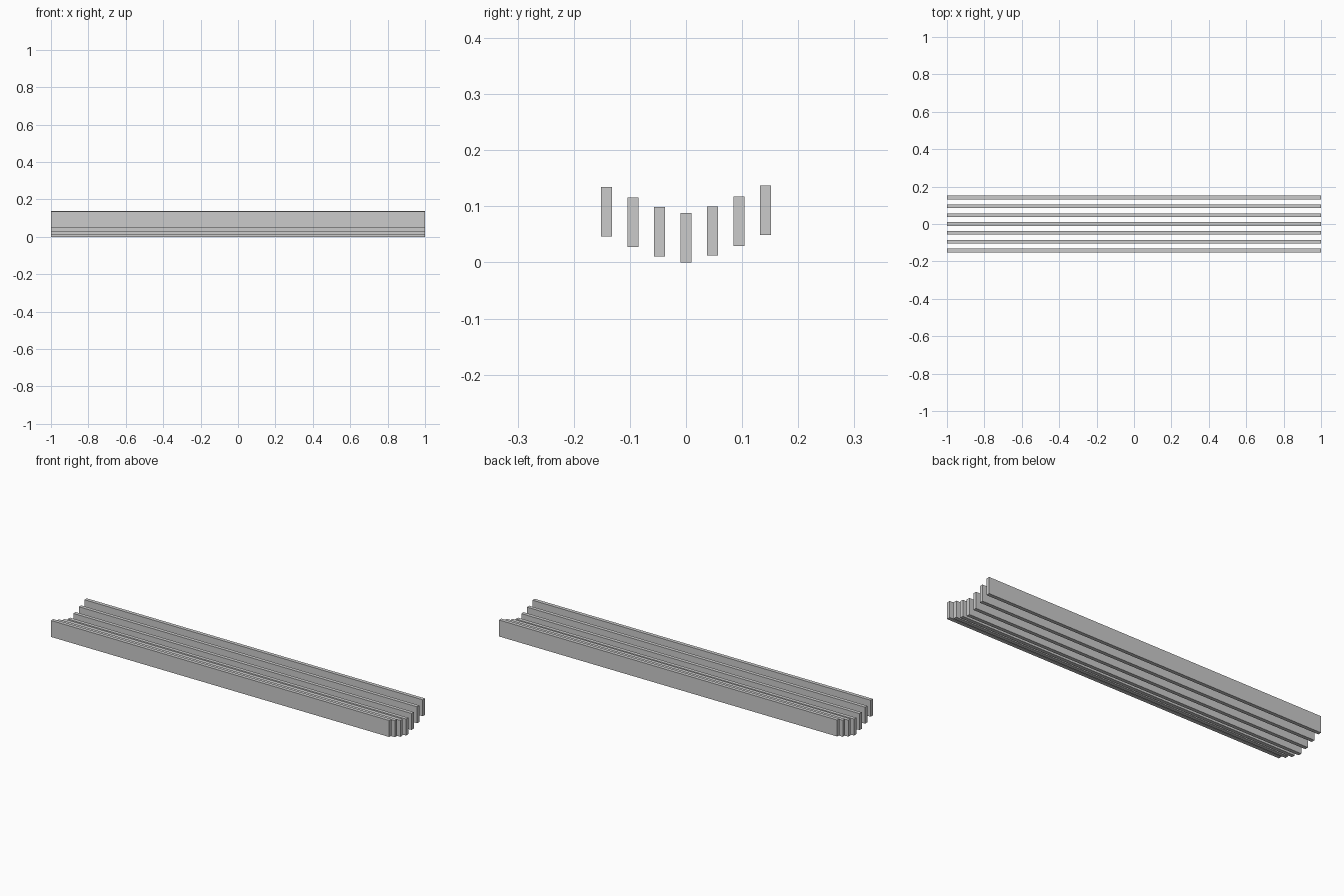
import bpy

if "Cube" in bpy.data.objects:
    bpy.data.objects.remove(bpy.data.objects["Cube"])

LENGTH, THICK, HEIGHT = 2.0, 0.0195, 0.088
PITCH = 0.0472
# underside height of each slat, following the dished seat curve
BOTTOMS = [0.0465, 0.0275, 0.011, 0.0, 0.012, 0.0295, 0.049]


def add_box(name, size, centre):
    bpy.ops.mesh.primitive_cube_add(size=1, location=centre)
    ob = bpy.context.object
    ob.name = name
    ob.scale = size
    bpy.ops.object.transform_apply(location=False, rotation=False, scale=True)
    return ob


# parallel slats running along x, front to back
for i, z in enumerate(BOTTOMS):
    add_box(f"slat_{i + 1}", (LENGTH, THICK, HEIGHT),
            (0, (i - 3) * PITCH, z + HEIGHT / 2))
